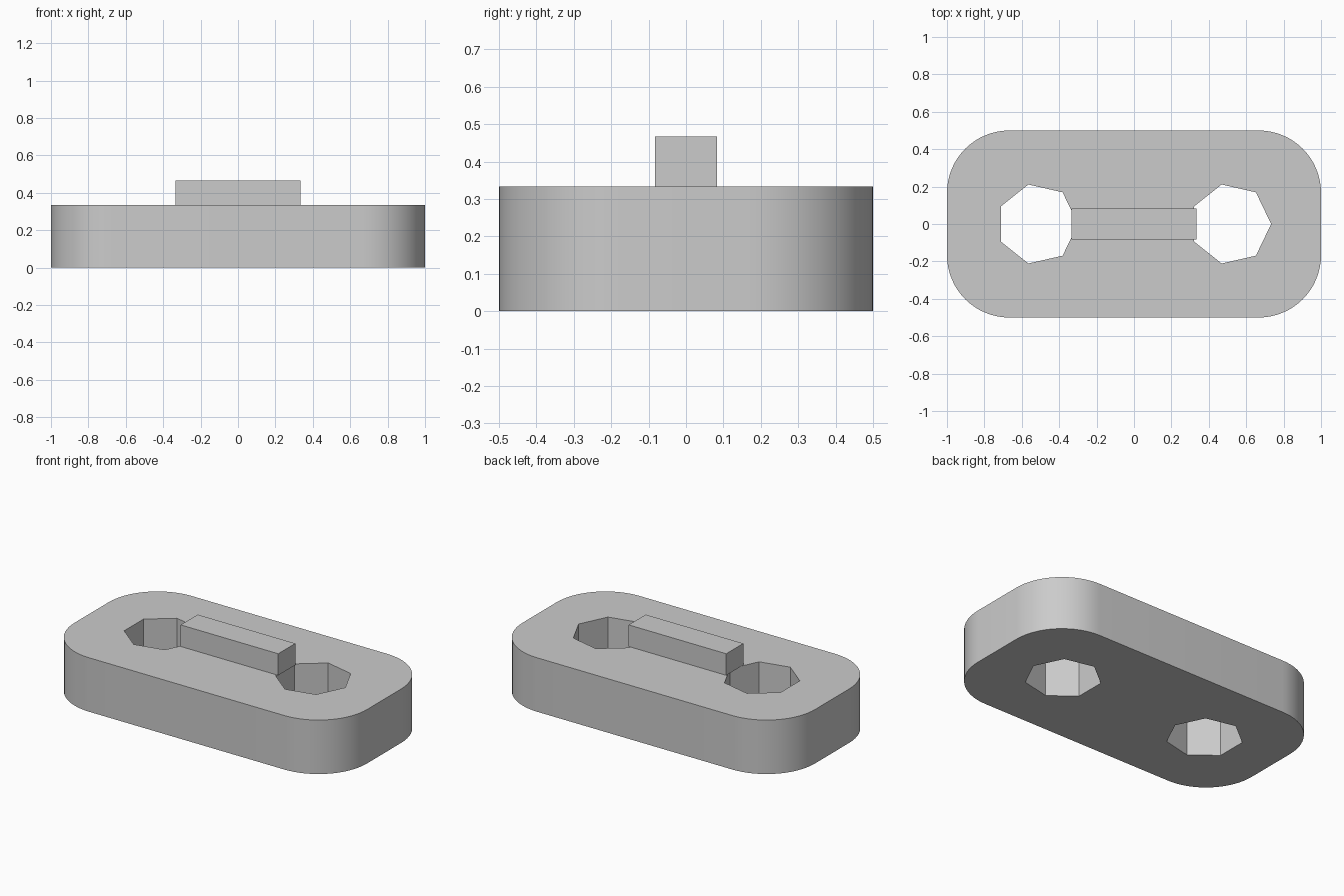
import bpy
import bmesh
from math import cos, sin, pi, radians

cube = bpy.data.objects.get("Cube")
if cube:
    bpy.data.objects.remove(cube, do_unlink=True)

grey = bpy.data.materials.new("light grey")
grey.use_nodes = True
grey.diffuse_color = (0.6, 0.6, 0.6, 1)
grey.node_tree.nodes["Principled BSDF"].inputs["Base Color"].default_value = (0.6, 0.6, 0.6, 1)

U = 1 / 6  # design unit: the plate is 12 x 6 x 2


def prism(name, outline, z0, z1):
    """Extrude a flat outline upwards from z0 to z1."""
    mesh = bpy.data.meshes.new(name)
    bm = bmesh.new()
    face = bm.faces.new([bm.verts.new((x, y, z0)) for x, y in outline])
    top = bmesh.ops.extrude_face_region(bm, geom=[face])["geom"]
    bmesh.ops.translate(bm, vec=(0, 0, z1 - z0),
                        verts=[v for v in top if isinstance(v, bmesh.types.BMVert)])
    bmesh.ops.recalc_face_normals(bm, faces=bm.faces)
    bm.to_mesh(mesh)
    bm.free()
    mesh.materials.append(grey)
    obj = bpy.data.objects.new(name, mesh)
    bpy.context.collection.objects.link(obj)
    return obj


def arc(cx, cy, r, start, sweep, steps):
    return [(cx + r * cos(start + sweep * i / steps), cy + r * sin(start + sweep * i / steps))
            for i in range(steps + 1)]


# Plate with rounded corners
outline = []
for i, (sx, sy) in enumerate([(1, 1), (-1, 1), (-1, -1), (1, -1)]):
    outline += arc(sx * 4 * U, sy * U, 2 * U, i * pi / 2, pi / 2, 16)
plate = prism("plate", outline, 0, 2 * U)

# Seven-sided holes through the plate, both turned the same way
for side, sx in (("left", 1), ("right", -1)):
    heptagon = arc(sx * 3.1 * U, 0, 1.3 * U, 0, 2 * pi, 7)[:-1]
    cutter = prism(side + "_hole_cutter", heptagon, -U, 3 * U)
    cutter.hide_render = True
    cut = plate.modifiers.new(side + " hole", "BOOLEAN")
    cut.operation = "DIFFERENCE"
    cut.solver = "EXACT"
    cut.object = cutter

# Apply the cuts and remove the cutters
bpy.ops.object.select_all(action="DESELECT")
plate.select_set(True)
bpy.context.view_layer.objects.active = plate
for cut in list(plate.modifiers):
    cutter = cut.object
    bpy.ops.object.modifier_apply(modifier=cut.name)
    bpy.data.objects.remove(cutter, do_unlink=True)
bpy.ops.object.shade_smooth_by_angle(angle=radians(30))

# Raised bar between the holes
prism("bar", [(-2 * U, -U / 2), (2 * U, -U / 2), (2 * U, U / 2), (-2 * U, U / 2)],
      2 * U, 2.8 * U)
